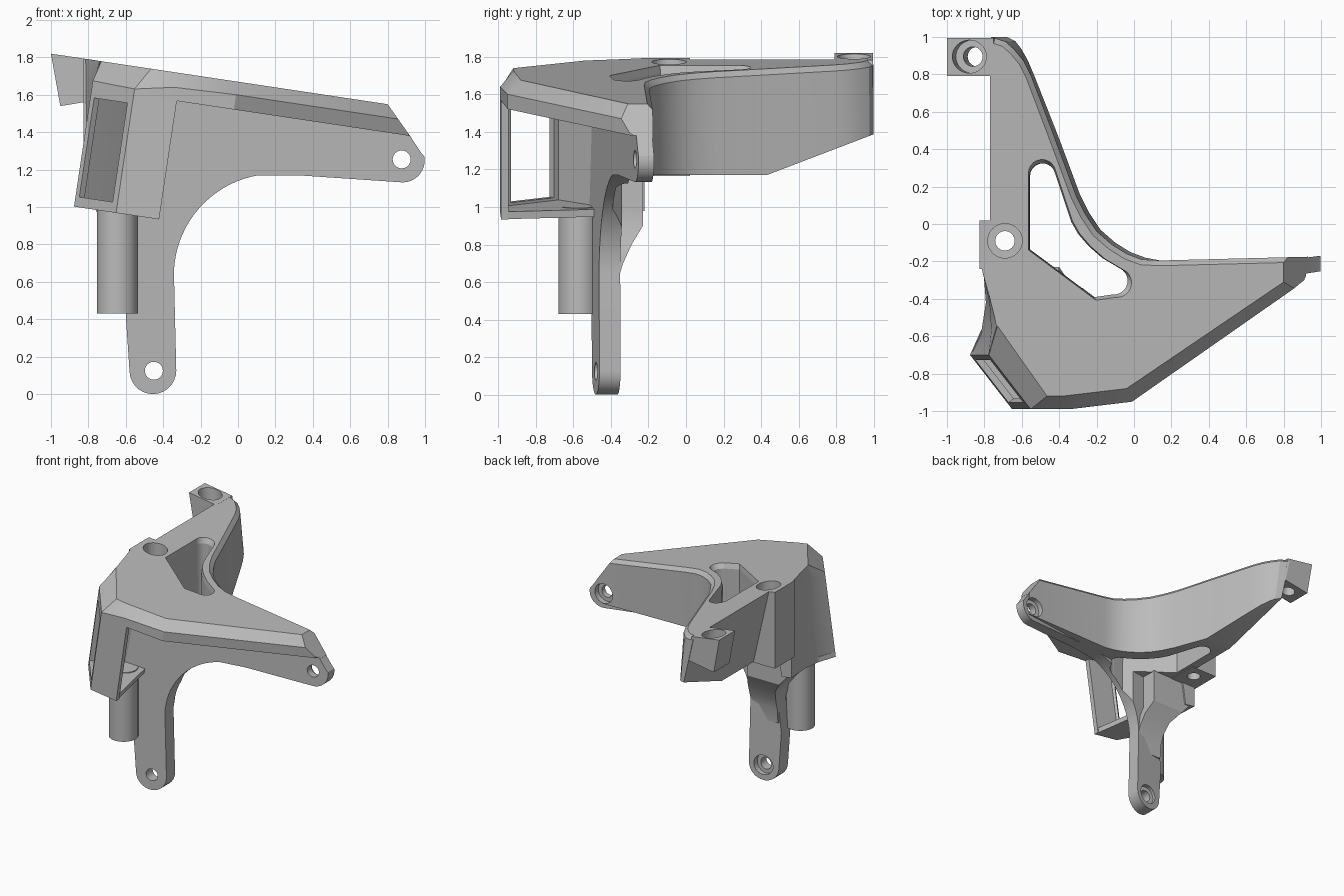
import bpy, bmesh
from math import sin, cos, pi, radians
from mathutils import Vector

if "Cube" in bpy.data.objects:
    bpy.data.objects.remove(bpy.data.objects["Cube"])

grey = bpy.data.materials.new("plain grey")
grey.use_nodes = True
grey.diffuse_color = (0.5, 0.5, 0.5, 1)
grey.node_tree.nodes["Principled BSDF"].inputs["Base Color"].default_value = grey.diffuse_color


def tilt(x, y, d=0):
    """Point at depth d under the sloping top plane."""
    return Vector((x - 0.148 * d, y, 1.82 - 0.15 * (x + 1) - 0.989 * d))


def front_y(x):
    """Front face of the slightly turned bracket plate."""
    return -0.48 + 0.157 * (x + 0.45)


def back_y(x):
    """Rear face of the plate, which thins towards the arm tip."""
    return front_y(x) + 0.115 - 0.022 * (x + 0.45)


def loft(name, loops, cut=(), bevel=None):
    """Skin closed loops, trim with planes, optionally bevel chosen edges."""
    bm = bmesh.new()
    rings = [[bm.verts.new(p) for p in loop] for loop in loops]
    n = len(rings[0])
    for a, b in zip(rings, rings[1:]):
        for i in range(n):
            j = (i + 1) % n
            bm.faces.new((a[i], a[j], b[j], b[i]))
    bm.faces.new(rings[0])
    bm.faces.new(rings[-1][::-1])
    bmesh.ops.recalc_face_normals(bm, faces=bm.faces[:])
    if bevel:
        edges = [e for e in bm.edges if bevel(*(v.co for v in e.verts))]
        bmesh.ops.bevel(bm, geom=edges, offset=0.028, segments=1, affect='EDGES')
    for co, no in cut:
        bmesh.ops.bisect_plane(bm, geom=bm.verts[:] + bm.edges[:] + bm.faces[:],
                               plane_co=co, plane_no=no, clear_outer=True)
        bmesh.ops.holes_fill(bm, edges=[e for e in bm.edges if e.is_boundary])
    bmesh.ops.recalc_face_normals(bm, faces=bm.faces[:])
    mesh = bpy.data.meshes.new(name)
    bm.to_mesh(mesh)
    bm.free()
    mesh.materials.append(grey)
    ob = bpy.data.objects.new(name, mesh)
    bpy.context.collection.objects.link(ob)
    return ob


def slab(name, outline, d0, d1):
    return loft(name, [[tilt(x, y, d) for x, y in outline] for d in (d0, d1)])


def rod(name, a, b, r, n=32):
    a, b = Vector(a), Vector(b)
    q = (b - a).to_track_quat('Z', 'Y')
    ring = [q @ Vector((r * cos(2 * pi * i / n), r * sin(2 * pi * i / n), 0)) for i in range(n)]
    return loft(name, [[p + c for p in ring] for c in (a, b)])


def arc(cx, cz, r, a0, a1, n=14):
    return [(cx + r * cos(radians(a0 + (a1 - a0) * i / n)),
             cz + r * sin(radians(a0 + (a1 - a0) * i / n))) for i in range(n + 1)]


def subtract(obs, cutters):
    for c in cutters:
        c.hide_render = True
        c.display_type = 'WIRE'
        for ob in obs:
            m = ob.modifiers.new("cut", 'BOOLEAN')
            m.operation, m.solver, m.object = 'DIFFERENCE', 'EXACT', c


tip_cut = ((0.8, 0, 1.55), Vector((0.17, 0, 0.12)).normalized())
tail_cut = ((0, 0.43, 1.17), Vector((0, 0.21, -0.55)).normalized())

# Rear body: long curved wall flaring downwards, inner side leaning under
arm_edge = [(0.93, -0.175), (0.14, -0.195)]
bend = [(0.06, -0.18), (-0.02, -0.15), (-0.1, -0.1), (-0.18, -0.03), (-0.24, 0.06), (-0.29, 0.16),
        (-0.42, 0.51), (-0.53, 0.8)]
upper = (arm_edge + [(x - 0.02, y - 0.01) for x, y in bend]
         + [(-0.59, 0.87), (-0.64, 0.93), (-0.69, 0.975), (-0.77, 1.0), (-0.77, -0.2)])
lower = arm_edge + bend + [(-0.56, 0.88), (-0.585, 0.94), (-0.605, 0.98), (-0.63, 1.0), (-0.63, -0.2)]
face = [(-0.72, front_y(-0.72)), (0.93, front_y(0.93))]
body = loft("rear_body", [[tilt(*p) for p in upper + face], [(*p, 1.17) for p in lower + face]],
            [tip_cut, tail_cut],
            lambda a, b: min(a.z, b.z) > 1.45 and min(a.y, b.y) > -0.21 and max(a.x, b.x) > -0.76)

# Front hood with chamfered rim
back = [(-0.70, front_y(-0.70)), (0.95, front_y(0.95))]
rim = [(0.93, -0.30), (0.0, -0.95), (-0.33, -0.99), (-0.535, -0.99), (-0.76, -0.7), (-0.71, -0.55)]
top = [(0.80, -0.31), (-0.04, -0.88), (-0.38, -0.92), (-0.465, -0.92), (-0.73, -0.545), (-0.73, -0.535)]
drop = [0.07, 0.07, 0.08, 0.12, 0.11, 0.1, 0.07, 0.07]
loft("hood", [[tilt(*p) for p in top + back],
              [tilt(*p, d) for p, d in zip(rim + back, drop)],
              [tilt(*p, 0.15) for p in rim + back]], [tip_cut])

# Bracket plate with arm and leg
profile = (arc(-0.455, 0.125, 0.125, 0, -180)
           + [(-0.6, 0.42), (-0.56, 0.8), (-0.56, 0.98), (-0.79, 1.0), (-0.73, 1.65),
              (0.80, 1.46), (0.87, 1.45), (0.92, 1.38), (0.98, 1.29)]
           + arc(0.88, 1.25, 0.118, 10, -90) + arc(0.2, 0.635, 0.543, 90, 178, 20))
plate = loft("bracket_plate", [[(x, f(x), z) for x, z in profile] for f in (front_y, back_y)])

# Gusset behind the leg
rows = [(0.5, -0.58, -0.345, -0.37), (0.62, -0.58, -0.345, -0.36), (0.7, -0.585, -0.345, -0.335),
        (0.8, -0.61, -0.36, -0.29), (0.9, -0.69, -0.4, -0.23), (0.98, -0.76, -0.4, -0.23),
        (1.175, -0.77, -0.4, -0.23)]
loft("leg_gusset", [[(x0, front_y(x0) + 0.03, z), (x1, front_y(x1) + 0.03, z), (x1, y, z), (x0, y, z)]
                    for z, x0, x1, y in rows])

# Screw boss and rear tab
box = [(-0.825, 0.02), (-0.58, 0.02), (-0.58, -0.24), (-0.825, -0.24)]
boss = loft("screw_boss", [[tilt(*p) for p in box], [(*p, 1.165) for p in box]])
side = [(-1, 1.82), (-0.95, 1.54), (-0.71, 1.58), (-0.75, 1.783)]
tab = loft("rear_tab", [[(x, y, z) for x, z in side] for y in (0.79, 0.995)])

# Triangular opening and bored holes
hole = (arc(-0.495, 0.28, 0.075, 180, 15, 10) + [(-0.33, 0.02), (-0.29, -0.05), (-0.23, -0.12), (-0.15, -0.19)]
        + arc(-0.085, -0.32, 0.08, 50, -95, 10) + [(-0.2, -0.415), (-0.57, -0.14)])
narrow = [(-0.34 + (x + 0.34) * 0.93, -0.08 + (y + 0.08) * 0.93) for x, y in hole]
opening = loft("opening_cutter", [[tilt(*p, -0.02) for p in hole], [tilt(*p, 0.04) for p in narrow],
                                  [(*p, 0.9) for p in narrow]])
subtract([body, plate], [opening])
subtract([body, boss], [rod("boss_bore", (-0.69, -0.09, 2), (-0.69, -0.09, 0.9), 0.052),
                        rod("boss_recess", (-0.69, -0.09, 2), (-0.69, -0.09, 1.66), 0.092)])
subtract([tab], [rod("tab_bore", (-0.91, 0.895, 2), (-0.82, 0.895, 1.45), 0.052),
                 rod("tab_recess", (-0.91, 0.895, 2), (-0.865, 0.895, 1.7), 0.088)])
for name, x, z in (("arm", 0.875, 1.255), ("leg", -0.45, 0.125)):
    y = front_y(x)
    subtract([plate, body], [rod(name + "_bore", (x, y - 0.2, z), (x, y + 0.3, z), 0.048),
                             rod(name + "_recess", (x, back_y(x) - 0.035, z), (x, y + 0.3, z), 0.08)])

# Front tower: window frame, front panel, side wall and floor
A, B = Vector((-0.76, -0.7)), Vector((-0.535, -0.99))
inward = Vector((0.028, 0.022))


def strip(name, t0, t1, d0, d1):
    p, q = A.lerp(B, t0), A.lerp(B, t1)
    slab(name, [p, q, q + inward, p + inward], d0, d1)


strip("window_left_post", 0, 0.09, 0.12, 0.79)
strip("window_right_post", 0.88, 1, 0.12, 0.79)
strip("window_head", 0.09, 0.88, 0.12, 0.2)
strip("window_sill", 0.09, 0.88, 0.735, 0.79)
slab("front_panel", [B, (-0.305, -0.985), (-0.305, -0.945), (-0.515, -0.945)], 0.12, 0.79)
slab("tower_floor", [A, B, (-0.305, -0.985), (-0.4, -0.47), (-0.67, -0.5)], 0.75, 0.79)

# Hollow-curved side wall blending the boss into the tower
inner = [(-0.60, -0.22), (-0.54, -0.5), (-0.725, -0.672)]
wall = [(0, [(-0.735, -0.548), (-0.745, -0.5), (-0.77, -0.4), (-0.82, -0.22),
             (-0.60, -0.22), (-0.6, -0.5), (-0.72, -0.54)]),
        (0.12, [A, (-0.745, -0.57), (-0.755, -0.42), (-0.80, -0.22)] + inner),
        (0.79, [A, (-0.70, -0.58), (-0.675, -0.42), (-0.69, -0.22)] + inner)]
loft("side_wall", [[tilt(x, y, d) for x, y in pts] for d, pts in wall])

# Post below the tower
rod("lower_post", (-0.645, -0.57, 0.43), (-0.645, -0.57, 1.0), 0.11)

# Soft shading on curved walls, crisp edges elsewhere
bpy.ops.object.select_all(action='DESELECT')
for ob in bpy.context.collection.objects:
    if ob.type == 'MESH' and not ob.hide_render and grey.name in ob.data.materials:
        ob.select_set(True)
        bpy.context.view_layer.objects.active = ob
bpy.ops.object.shade_smooth_by_angle(angle=radians(25))
